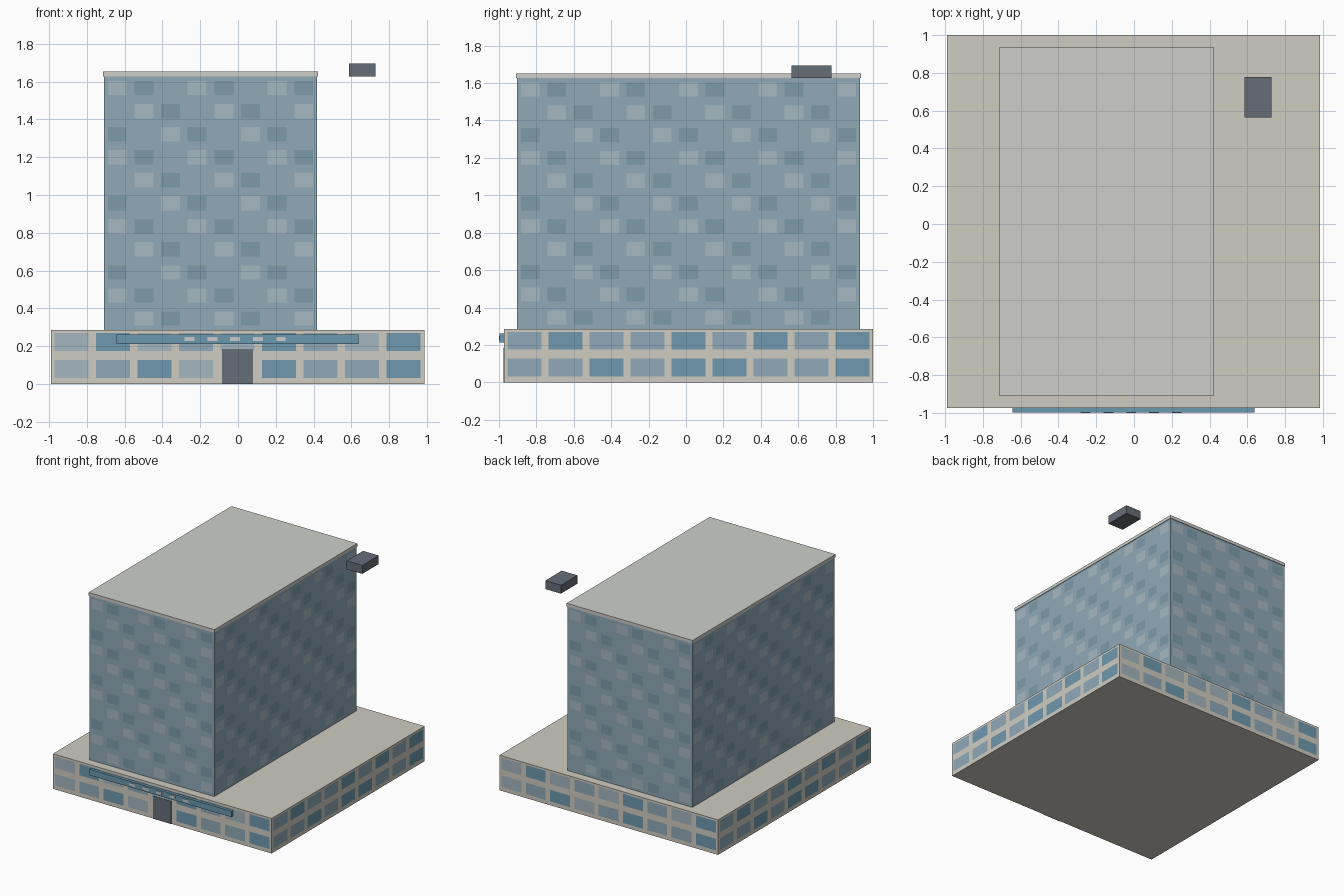
import bpy, bmesh
from mathutils import Vector

if "Cube" in bpy.data.objects:
    bpy.data.objects.remove(bpy.data.objects["Cube"])


def material(name, rgb):
    # colours given as 0-255 screen values, stored as linear
    m = bpy.data.materials.new(name)
    m.diffuse_color = [(c / 255) ** 2.2 for c in rgb] + [1]
    m.use_nodes = True
    m.node_tree.nodes["Principled BSDF"].inputs["Base Color"].default_value = m.diffuse_color
    return m


STONE = material("stone", (207, 203, 192))
CAP = material("roof_cap", (204, 206, 201))
GLASS = material("tower_glass", (143, 168, 182))
LIGHT = material("light_pane", (164, 183, 191))
DARK = material("dark_pane", (123, 154, 168))
SHOP_LIGHT = material("podium_light_pane", (163, 181, 189))
SHOP_MID = material("podium_mid_pane", (143, 168, 183))
SHOP_DARK = material("podium_dark_pane", (110, 151, 173))
METAL = material("dark_metal", (101, 109, 117))
FASCIA = material("fascia_blue", (107, 151, 173))
WHITE = material("pale_strip", (222, 224, 220))


def finish(name, bm, mats):
    me = bpy.data.meshes.new(name)
    bm.to_mesh(me)
    bm.free()
    for m in mats:
        me.materials.append(m)
    ob = bpy.data.objects.new(name, me)
    bpy.context.collection.objects.link(ob)
    return ob


def box(name, lo, hi, mat):
    bm = bmesh.new()
    bmesh.ops.create_cube(bm, size=1)
    for v in bm.verts:
        v.co = [l + (c + 0.5) * (h - l) for l, h, c in zip(lo, hi, v.co)]
    return finish(name, bm, [mat])


def windows(name, lo, hi, cols_x, cols_y, rows, fill, mats, pick):
    """Flat panes on all four walls; pick gives a material index or None."""
    bm = bmesh.new()
    corners = [Vector(p) for p in ((lo[0], lo[1], 0), (hi[0], lo[1], 0),
                                   (hi[0], hi[1], 0), (lo[0], hi[1], 0))]
    dz = (hi[2] - lo[2]) / rows
    for side in range(4):
        a, b = corners[side], corners[(side + 1) % 4]
        cols = cols_y if side % 2 else cols_x
        step = (b - a) / cols
        out = step.normalized().cross(Vector((0, 0, 1))) * 0.0015
        for r in range(rows):
            z = hi[2] - (r + 0.5) * dz
            for c in range(cols):
                k = pick(side, r, c)
                if k is None:
                    continue
                mid = a + step * (c + 0.5) + out + Vector((0, 0, z))
                u, w = step * fill[0] / 2, Vector((0, 0, dz * fill[1] / 2))
                f = bm.faces.new([bm.verts.new(p) for p in
                                  (mid - u - w, mid + u - w, mid + u + w, mid - u + w)])
                f.material_index = k
    return finish(name, bm, mats)


# podium with two rows of large panes
P_LO, P_HI = (-0.99, -0.973, 0), (0.985, 1.0, 0.286)
box("podium", P_LO, P_HI, STONE)

# pane tone per side: rows of light (0), mid (1), dark (2)
TONES = (("020102102", "012012112"), ("121121212", "112122112"))


def podium_pane(side, r, c):
    if side == 0 and r == 1 and c == 4:
        return None  # door position
    return int(TONES[side % 2][r][c])


windows("podium_windows", (P_LO[0], P_LO[1], 0.008), (P_HI[0], P_HI[1], 0.294),
        9, 9, 2, (0.82, 0.66), [SHOP_LIGHT, SHOP_MID, SHOP_DARK], podium_pane)

# tower with diagonal pane pattern
T_LO, T_HI = (-0.709, -0.903, 0.286), (0.418, 0.93, 1.626)
box("tower", T_LO, T_HI, GLASS)


def tower_pane(side, r, c):
    return (0, 1, None)[(c - r) % 3]


windows("tower_windows", T_LO, T_HI, 8, 13, 11, (0.71, 0.62), [LIGHT, DARK], tower_pane)

# roof cap and detached rooftop unit
box("roof_cap", (-0.714, -0.908, 1.626), (0.423, 0.935, 1.652), CAP)
box("rooftop_unit", (0.586, 0.565, 1.626), (0.727, 0.777, 1.695), METAL)

# entrance door and long fascia above it
box("entrance_door", (-0.085, -0.977, 0), (0.08, -0.97, 0.186), METAL)
box("fascia", (-0.643, -0.997, 0.213), (0.638, -0.973, 0.261), FASCIA)
for i in range(5):
    x = -0.256 + i * 0.1205
    box(f"fascia_strip_{i + 1}", (x - 0.026, -1.0, 0.227), (x + 0.026, -0.996, 0.248), WHITE)
